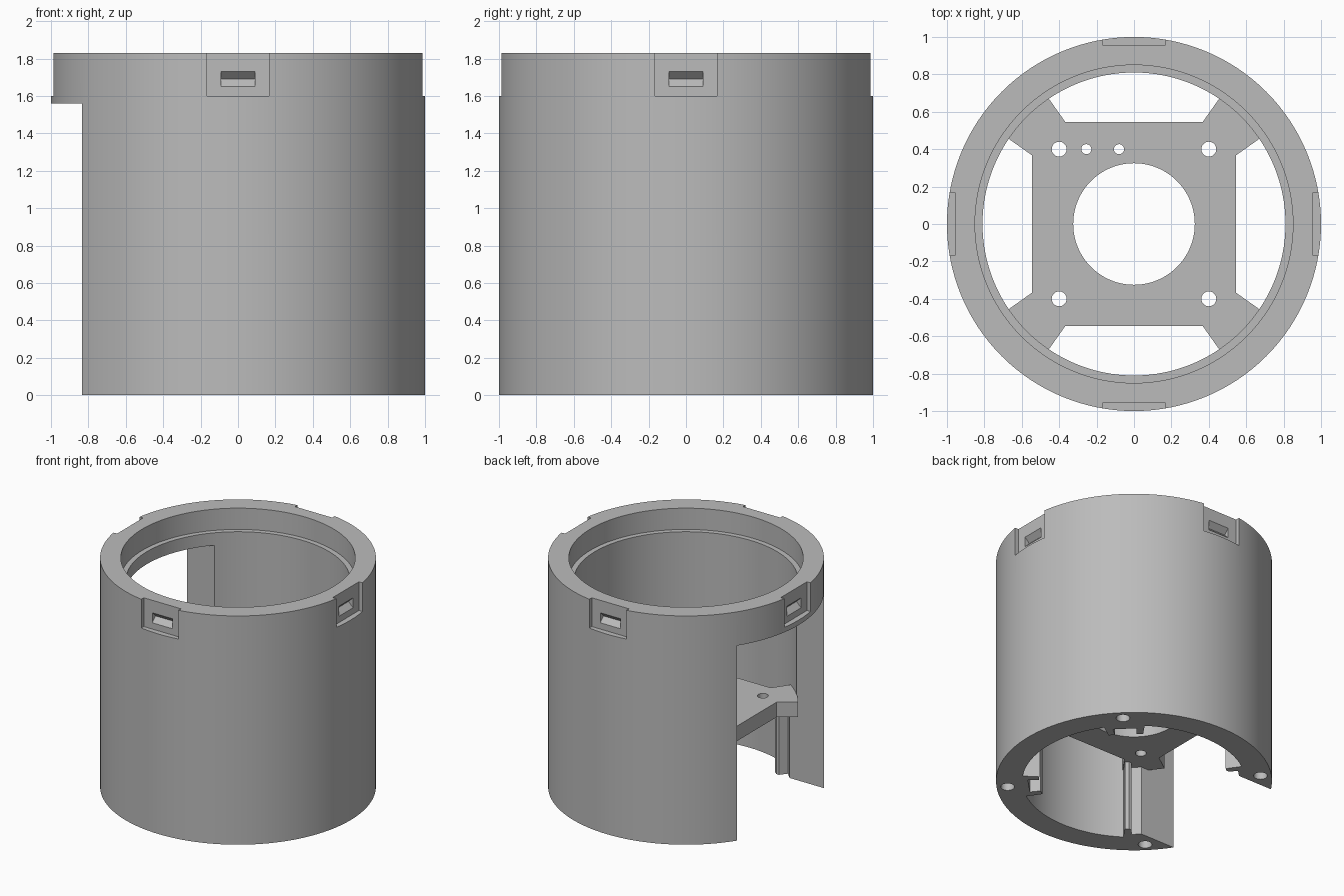
import bpy, bmesh
from math import sin, cos, pi, radians
from mathutils import Matrix

if "Cube" in bpy.data.objects:
    bpy.data.objects.remove(bpy.data.objects["Cube"], do_unlink=True)

grey = bpy.data.materials.new("plain grey")
grey.use_nodes = True
colour = (0.5, 0.5, 0.5, 1)
grey.diffuse_color = colour
grey.node_tree.nodes["Principled BSDF"].inputs["Base Color"].default_value = colour


def prism(name, outline, z0, z1, matrix=Matrix()):
    """Extrude a flat outline from z0 to z1, then place it."""
    bm = bmesh.new()
    face = bm.faces.new([bm.verts.new((x, y, z0)) for x, y in outline])
    top = bmesh.ops.extrude_face_region(bm, geom=[face])["geom"]
    bmesh.ops.translate(bm, vec=(0, 0, z1 - z0),
                        verts=[v for v in top if isinstance(v, bmesh.types.BMVert)])
    bm.transform(matrix)
    bmesh.ops.recalc_face_normals(bm, faces=bm.faces)
    mesh = bpy.data.meshes.new(name)
    bm.to_mesh(mesh)
    bm.free()
    mesh.materials.append(grey)
    obj = bpy.data.objects.new(name, mesh)
    bpy.context.collection.objects.link(obj)
    return obj


def polar(r, degrees):
    return r * cos(radians(degrees)), r * sin(radians(degrees))


def circle(r, n, x=0, y=0):
    return [(x + r * cos(2 * pi * i / n), y + r * sin(2 * pi * i / n)) for i in range(n)]


def rect(x0, x1, y0, y1):
    return [(x0, y0), (x1, y0), (x1, y1), (x0, y1)]


def combine(target, tool, operation="DIFFERENCE"):
    """Apply a boolean and discard the tool."""
    mod = target.modifiers.new("combine", "BOOLEAN")
    mod.operation, mod.solver, mod.object = operation, "EXACT", tool
    bpy.context.view_layer.objects.active = target
    bpy.ops.object.modifier_apply(modifier=mod.name)
    bpy.data.objects.remove(tool, do_unlink=True)


HEIGHT = 1.83

# Tubular housing with a wider recess at its mouth
housing = prism("housing", circle(1, 128), 0, HEIGHT)
combine(housing, prism("bore", circle(0.81, 128), -0.1, 2))
combine(housing, prism("mouth_recess", circle(0.85, 128), 1.66, 2))

# Grooved posts under the mounting plate
for a in (45, 135, 225, 315):
    post = [polar(r, a + d) for r, d in (
        (0.84, -10.5), (0.69, -10.5), (0.69, -6.5), (0.77, -6.5),
        (0.77, 6.5), (0.69, 6.5), (0.69, 10.5), (0.84, 10.5))]
    combine(housing, prism("post", post, 0, 0.6), "UNION")

# Tall side opening
combine(housing, prism("opening", rect(-1.2, -0.3, -0.55, 0.55), -0.1, 1.56))

# Screw holes in the bottom rim
for a in (45, 135, 225, 315):
    combine(housing, prism("screw_hole", circle(0.05, 24, *polar(0.92, a)), -0.1, 0.4))

# Clip pockets at the rim, each with a V-shaped catch slot
upright = Matrix.Rotation(pi / 2, 4, "X")
for k in range(4):
    turn = Matrix.Rotation(k * pi / 2, 4, "Z")
    combine(housing, prism("pocket", rect(0.955, 1.2, -0.165, 0.165), 1.6, 2, turn))
    wedge = [(0.915, 1.69), (0.955, 1.65), (0.975, 1.65), (0.975, 1.73), (0.955, 1.73)]
    combine(housing, prism("slot", wedge, -0.09, 0.09, turn @ upright))

# Square mounting plate with four arms reaching the wall
outline = []
for a in (0, 90, 180, 270):
    corner = [(0.545, 0.367)] + [polar(0.812, 34.2 + 2.16 * i) for i in range(11)] + [(0.367, 0.545)]
    c, s = round(cos(radians(a))), round(sin(radians(a)))
    outline += [(c * x - s * y, s * x + c * y) for x, y in corner]
plate = prism("mounting_plate", outline, 0.56, 0.68)

# Plate holes: centre, corners and two small ones
combine(plate, prism("centre_hole", circle(0.325, 96), 0, 1))
for x in (-0.4, 0.4):
    for y in (-0.4, 0.4):
        combine(plate, prism("corner_hole", circle(0.04, 24, x, y), 0, 1))
for x in (-0.255, -0.08):
    combine(plate, prism("small_hole", circle(0.027, 20, x, 0.4), 0, 1))

# Smooth curves, sharp edges
for obj in (housing, plate):
    bpy.ops.object.select_all(action="DESELECT")
    obj.select_set(True)
    bpy.context.view_layer.objects.active = obj
    bpy.ops.object.shade_smooth_by_angle(angle=radians(25))
